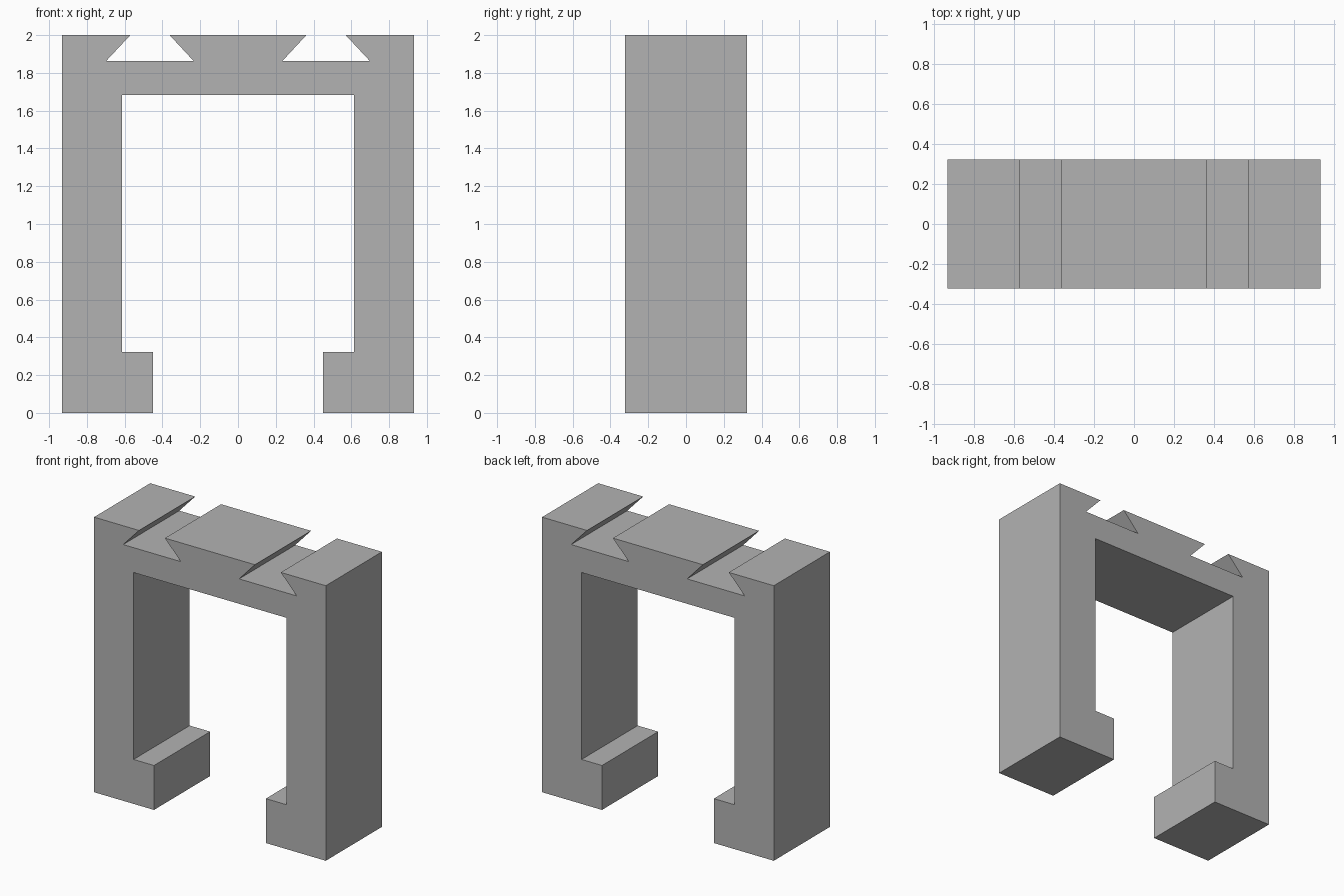
import bpy
import bmesh

cube = bpy.data.objects.get("Cube")
if cube:
    bpy.data.objects.remove(cube, do_unlink=True)

DEPTH = 0.645

grey = bpy.data.materials.new("plain_grey")
grey.use_nodes = True
color = (0.45, 0.45, 0.45, 1)
grey.diffuse_color = color
grey.node_tree.nodes["Principled BSDF"].inputs["Base Color"].default_value = color

# Right half of the clip outline: dovetail groove, leg, inward foot, underside
half = [(0.362, 2), (0.235, 1.863), (0.698, 1.863), (0.57, 2), (0.932, 2),
        (0.932, 0), (0.45, 0), (0.45, 0.323), (0.614, 0.323), (0.614, 1.682)]
outline = half + [(-x, z) for x, z in reversed(half)]

# Extrude the mirrored outline from front to back
bm = bmesh.new()
front = bm.faces.new([bm.verts.new((x, -DEPTH / 2, z)) for x, z in outline])
extruded = bmesh.ops.extrude_face_region(bm, geom=[front], use_keep_orig=True)
back_verts = [v for v in extruded["geom"] if isinstance(v, bmesh.types.BMVert)]
bmesh.ops.translate(bm, verts=back_verts, vec=(0, DEPTH, 0))
bmesh.ops.recalc_face_normals(bm, faces=bm.faces)

mesh = bpy.data.meshes.new("grooved_bracket")
bm.to_mesh(mesh)
bm.free()
mesh.materials.append(grey)
bracket = bpy.data.objects.new("grooved_bracket", mesh)
bpy.context.collection.objects.link(bracket)
